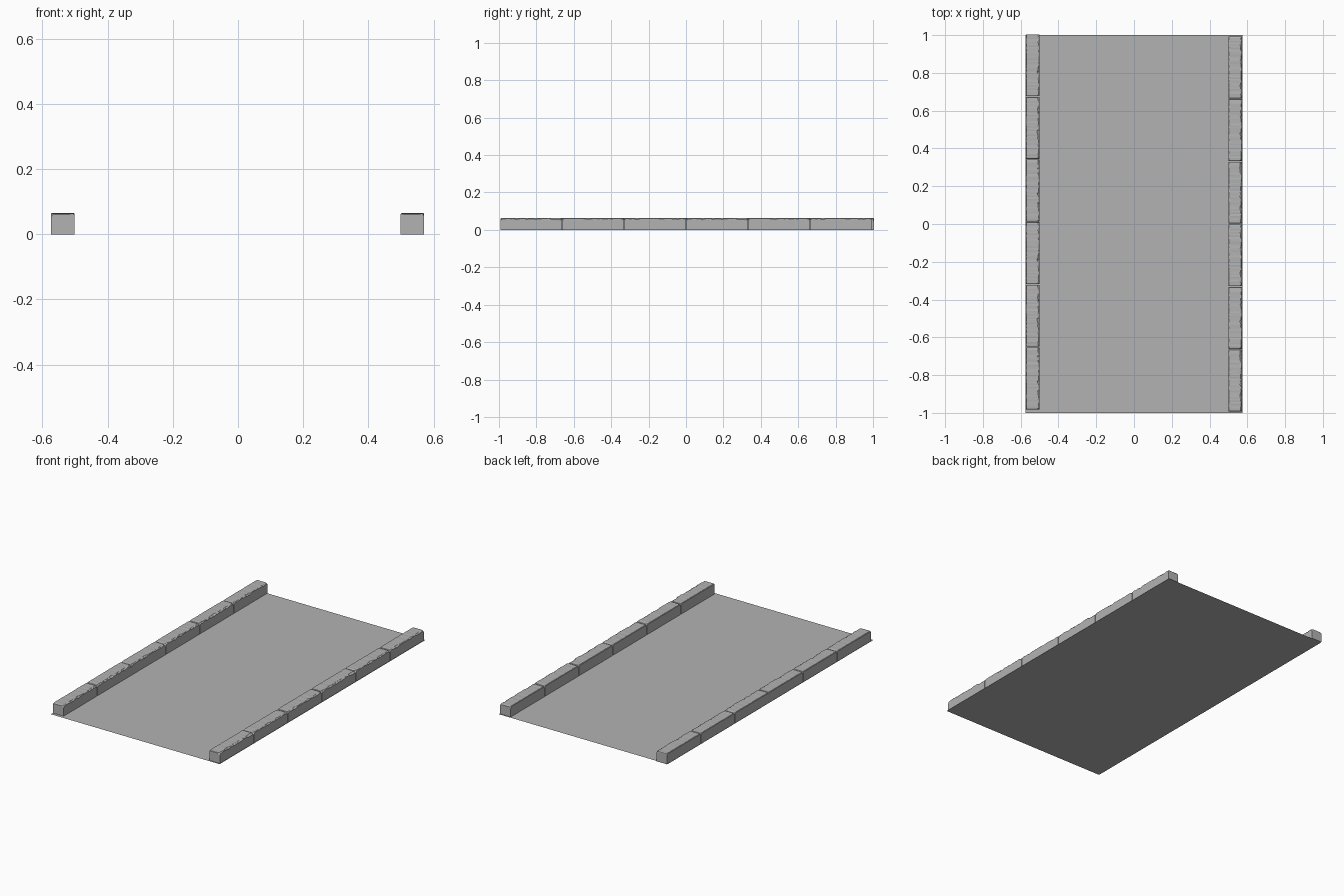
import bpy, bmesh, math, random

if "Cube" in bpy.data.objects:
    bpy.data.objects.remove(bpy.data.objects["Cube"])

W, H = 0.072, 0.064          # kerb stone width and height
PITCH = 0.3315               # spacing of the stones

stone = bpy.data.materials.new("stone_grey")
stone.diffuse_color = (0.45, 0.45, 0.45, 1)
stone.use_nodes = True
stone.node_tree.nodes["Principled BSDF"].inputs["Base Color"].default_value = stone.diffuse_color


def finish(name, bm):
    bmesh.ops.recalc_face_normals(bm, faces=bm.faces)
    me = bpy.data.meshes.new(name)
    bm.to_mesh(me)
    bm.free()
    me.materials.append(stone)
    ob = bpy.data.objects.new(name, me)
    bpy.context.collection.objects.link(ob)
    return ob


def kerb_stone(name, length, seed):
    """Stone running along +y, with a chipped edge at x = W."""
    rng = random.Random(seed)
    bm = bmesh.new()
    n = 36
    # ring positions: close together at the worn ends, even in the middle
    ys = [0.001, 0.003, 0.007] + [0.007 + (length - 0.014) * i / n for i in range(1, n)]
    ys += [length - 0.007, length - 0.003, length - 0.001]
    shrink = {0: 0.007, 1: 0.003, 2: 0.001}
    rings = []
    chip = 0.004
    for i, y in enumerate(ys):
        e = shrink.get(min(i, len(ys) - 1 - i), 0)
        # chips come and go along the worn edge
        target = rng.choice((0.002, 0.003, 0.004, 0.008, 0.012))
        chip = 0.5 * chip + 0.5 * target
        a = chip * rng.uniform(0.8, 1.3) + e
        b = chip * rng.uniform(0.6, 1.1) + e
        s = 0.002 + rng.uniform(0, 0.0015) + e * 0.6
        top = H - e * 0.6 + rng.uniform(-0.0004, 0.0008)
        prof = [(0, 0), (0, top - s), (s, top), (W * 0.5, top),
                (W - a, top), (W - a * 0.45, top - b * 0.5),
                (W, top - b), (W, 0)]
        rings.append([bm.verts.new((x, y, z)) for x, z in prof])
    for r, q in zip(rings, rings[1:]):
        for k in range(len(r)):
            m = (k + 1) % len(r)
            bm.faces.new((r[k], r[m], q[m], q[k]))
    bm.faces.new(rings[0])
    bm.faces.new(rings[-1])
    return finish(name, bm)


# road sheet
bm = bmesh.new()
bm.faces.new([bm.verts.new(p) for p in
              ((-0.575, -1, 0), (0.575, -1, 0), (0.575, 1, 0), (-0.575, 1, 0))])
finish("road_surface", bm)

# two rows of kerb stones, chipped edge towards +x in both rows
for side, x0, y0, gap in (("left", -0.573, -0.982, 0.002), ("right", 0.499, -0.993, 0.003)):
    for i in range(6):
        ob = kerb_stone(f"{side}_kerb_stone_{i + 1}", PITCH - gap, i % 3 + (10 if side == "right" else 0))
        ob.location = (x0, y0 + i * PITCH, 0)
